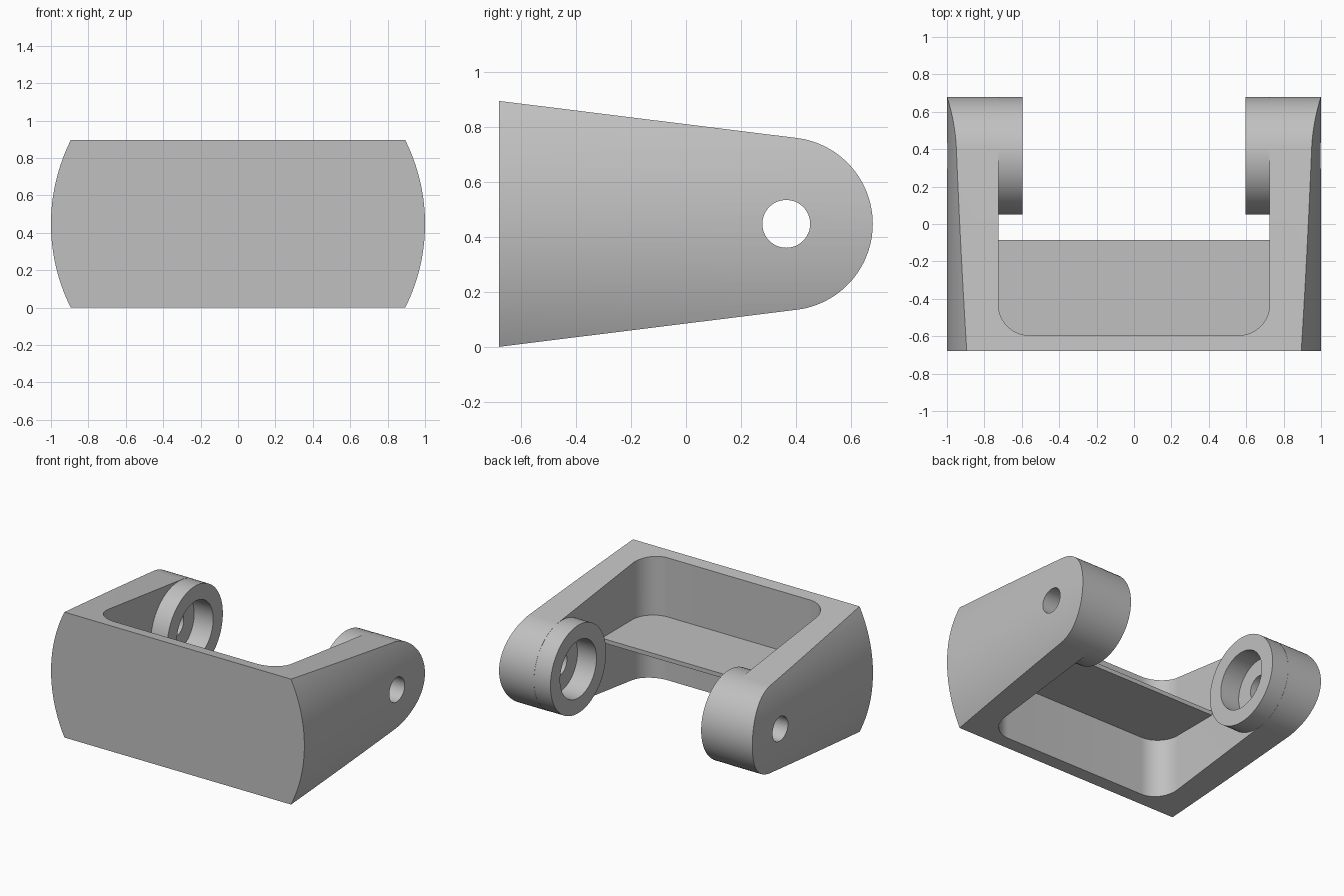
import bpy
import bmesh
from math import cos, sin, radians, pi

MID = 0.4475                # half of the height
EYE_Y, EYE_R = 0.365, 0.315  # centre and radius of the rounded arm ends
INNER = 0.725               # inner face of the arms

cube = bpy.data.objects.get("Cube")
if cube:
    bpy.data.objects.remove(cube, do_unlink=True)

grey = bpy.data.materials.new("light grey")
grey.use_nodes = True
grey.diffuse_color = (0.53, 0.53, 0.53, 1)
grey.node_tree.nodes["Principled BSDF"].inputs["Base Color"].default_value = grey.diffuse_color


def arc(cx, cy, r, start, end, steps):
    """Points on an arc, angles in degrees."""
    angles = [radians(start + (end - start) * i / steps) for i in range(steps + 1)]
    return [(cx + r * cos(a), cy + r * sin(a)) for a in angles]


def circle(cx, cy, r, steps=64):
    return arc(cx, cy, r, 0, 360, steps)[:-1]


def prism(name, outline, axis, low, high):
    """Extrude a 2D outline along x, y or z."""
    place = {"x": lambda u, v, w: (w, u, v),
             "y": lambda u, v, w: (u, w, v),
             "z": lambda u, v, w: (u, v, w)}[axis]
    bm = bmesh.new()
    face = bm.faces.new([bm.verts.new(place(u, v, low)) for u, v in outline])
    top = bmesh.ops.extrude_face_region(bm, geom=[face])["geom"]
    bmesh.ops.translate(bm, vec=place(0, 0, high - low),
                        verts=[g for g in top if isinstance(g, bmesh.types.BMVert)])
    bmesh.ops.recalc_face_normals(bm, faces=bm.faces)
    mesh = bpy.data.meshes.new(name)
    bm.to_mesh(mesh)
    bm.free()
    mesh.materials.append(grey)
    obj = bpy.data.objects.new(name, mesh)
    bpy.context.collection.objects.link(obj)
    return obj


def combine(target, tool, operation):
    """Apply a boolean and discard the tool."""
    bpy.context.view_layer.objects.active = target
    mod = target.modifiers.new(operation, "BOOLEAN")
    mod.operation, mod.object, mod.solver = operation, tool, "EXACT"
    bpy.ops.object.modifier_apply(modifier=mod.name)
    bpy.data.objects.remove(tool, do_unlink=True)


# Bracket: tapered side profile with a round end, trimmed to barrel-shaped sides
side = [(-0.68, 2 * MID), (-0.68, 0)] + arc(EYE_Y, MID, EYE_R, -83, 83, 64)
bracket = prism("bracket", side, "x", -1.1, 1.1)
barrel = prism("barrel", circle(0, MID, 1.0, 240), "y", -1, 1)
combine(bracket, barrel, "INTERSECT")

# Opening between the arms, with rounded inner corners
r = 0.165
opening = (arc(-INNER + r, -0.595 + r, r, 180, 270, 16)
           + arc(INNER - r, -0.595 + r, r, 270, 360, 16)
           + [(INNER, 1), (-INNER, 1)])
combine(bracket, prism("opening", opening, "z", -1, 2), "DIFFERENCE")

# Thin shelf across the opening
shelf = [(-0.76, -0.63), (0.76, -0.63), (0.76, -0.085), (-0.76, -0.085)]
combine(bracket, prism("shelf", shelf, "z", MID - 0.015, MID + 0.015), "UNION")

# Bosses inside the arm ends, each with a wide bore and a narrow through hole
for s in (-1, 1):
    def across(name, radius, a, b):
        return prism(name, circle(EYE_Y, MID, radius), "x", *sorted((s * a, s * b)))
    combine(bracket, across("boss", EYE_R - 0.001, 0.595, 0.735), "UNION")
    combine(bracket, across("bore", 0.205, 0.5, 0.745), "DIFFERENCE")
    combine(bracket, across("pin_hole", 0.087, 0.5, 1.2), "DIFFERENCE")

# Smooth shading with sharp edges kept
bpy.ops.object.select_all(action="DESELECT")
bracket.select_set(True)
bpy.context.view_layer.objects.active = bracket
bpy.ops.object.shade_smooth_by_angle(angle=pi / 6)
